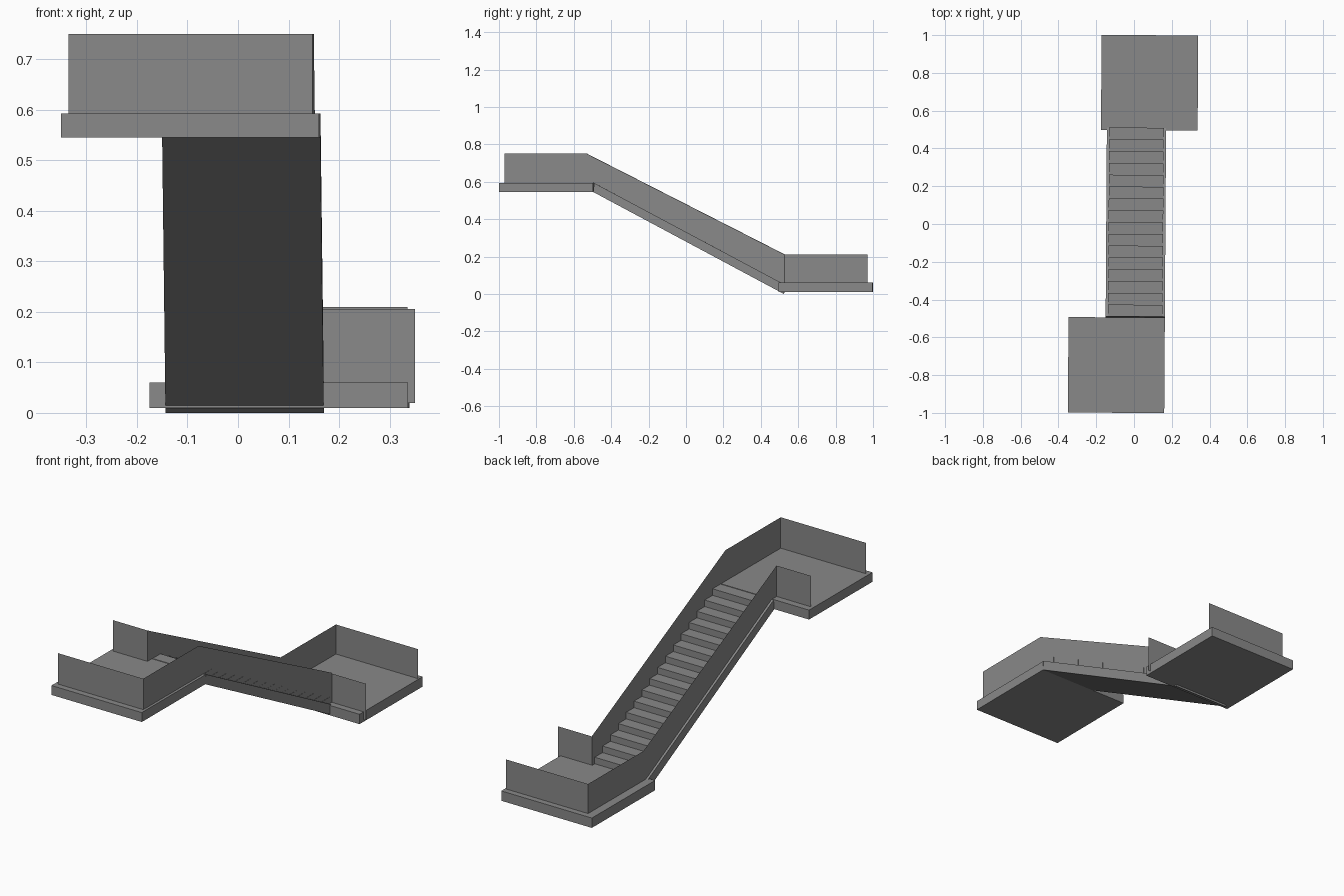
import bpy
import bmesh
from mathutils import Matrix, Vector

cube = bpy.data.objects.get("Cube")
if cube:
    bpy.data.objects.remove(cube, do_unlink=True)

grey = bpy.data.materials.new("concrete_grey")
grey.use_nodes = True
GREY = (0.25, 0.25, 0.25, 1)
grey.diffuse_color = GREY
grey.node_tree.nodes["Principled BSDF"].inputs["Base Color"].default_value = GREY

TURN = Matrix.Rotation(-0.0065, 4, "Z")  # the whole stair sits slightly askew


def finish(name, bm):
    bmesh.ops.transform(bm, matrix=TURN, verts=bm.verts)
    mesh = bpy.data.meshes.new(name)
    bm.to_mesh(mesh)
    bm.free()
    mesh.materials.append(grey)
    obj = bpy.data.objects.new(name, mesh)
    bpy.context.collection.objects.link(obj)


def side_profile(name, points, x0, x1=None):
    """Face in the YZ plane at x0, extruded to x1 when given."""
    bm = bmesh.new()
    face = bm.faces.new([bm.verts.new((x0, y, z)) for y, z in points])
    if x1 is not None:
        ext = bmesh.ops.extrude_face_region(bm, geom=[face])
        moved = [v for v in ext["geom"] if isinstance(v, bmesh.types.BMVert)]
        bmesh.ops.translate(bm, verts=moved, vec=Vector((x1 - x0, 0, 0)))
        bmesh.ops.recalc_face_normals(bm, faces=bm.faces)
    finish(name, bm)


def cross_panel(name, x0, x1, y, z0, z1):
    """Thin upright panel across the stair direction."""
    bm = bmesh.new()
    bm.faces.new([bm.verts.new(p) for p in
                  ((x0, y, z0), (x1, y, z0), (x1, y, z1), (x0, y, z1))])
    finish(name, bm)


def box(y0, y1, z0, z1):
    return [(y0, z0), (y1, z0), (y1, z1), (y0, z1)]


LOW, HIGH = 0.06, 0.593           # landing floor heights
LOW_TOP, HIGH_TOP = 0.21, 0.75    # parapet heights
FOOT, HEAD = 0.51, -0.49          # ends of the flight
LEFT, RIGHT = 0.1535, -0.1355     # parapet planes
BEND, END = 0.53, 0.97

# Landings
side_profile("upper_landing", box(-1, -0.495, 0.545, HIGH), -0.3435, 0.1665)
side_profile("lower_landing", box(0.497, 1, 0.01, LOW), -0.178, 0.3335)

# Sloping slab under the steps
side_profile("stair_slab", [(-0.495, 0.545), (0.524, 0), (0.528, 0.05),
                            (FOOT, LOW), (HEAD, HIGH)], -0.147, 0.1665)

# Steps: sawtooth above the slab
COUNT = 16
run, rise = (FOOT - HEAD) / COUNT, (HIGH - LOW) / COUNT
for i in range(COUNT):
    y, z = FOOT - i * run, LOW + i * rise
    side_profile(f"step_{i + 1}", [(y, z), (y, z + rise), (y - run, z + rise)],
                 RIGHT + 0.001, LEFT + 0.001)

# Side parapets following the flight
side_profile("left_parapet", [(-END, HIGH), (-END, HIGH_TOP), (-BEND, HIGH_TOP),
                              (BEND, LOW_TOP), (BEND, LOW), (FOOT, LOW),
                              (HEAD, HIGH)], LEFT)
side_profile("right_parapet", [(-BEND, HIGH), (-BEND, HIGH_TOP), (BEND, LOW_TOP),
                               (END, LOW_TOP), (END, LOW), (FOOT, LOW),
                               (HEAD, HIGH)], RIGHT)

# Parapets across the landings
cross_panel("upper_front_parapet", -0.329, LEFT, -END, HIGH, HIGH_TOP)
cross_panel("upper_return_parapet", -0.329, RIGHT, -BEND, HIGH, HIGH_TOP)
cross_panel("lower_back_parapet", RIGHT, 0.329, END, LOW, LOW_TOP)
cross_panel("lower_return_parapet", LEFT, 0.347, BEND, 0.02, LOW_TOP - 0.004)
